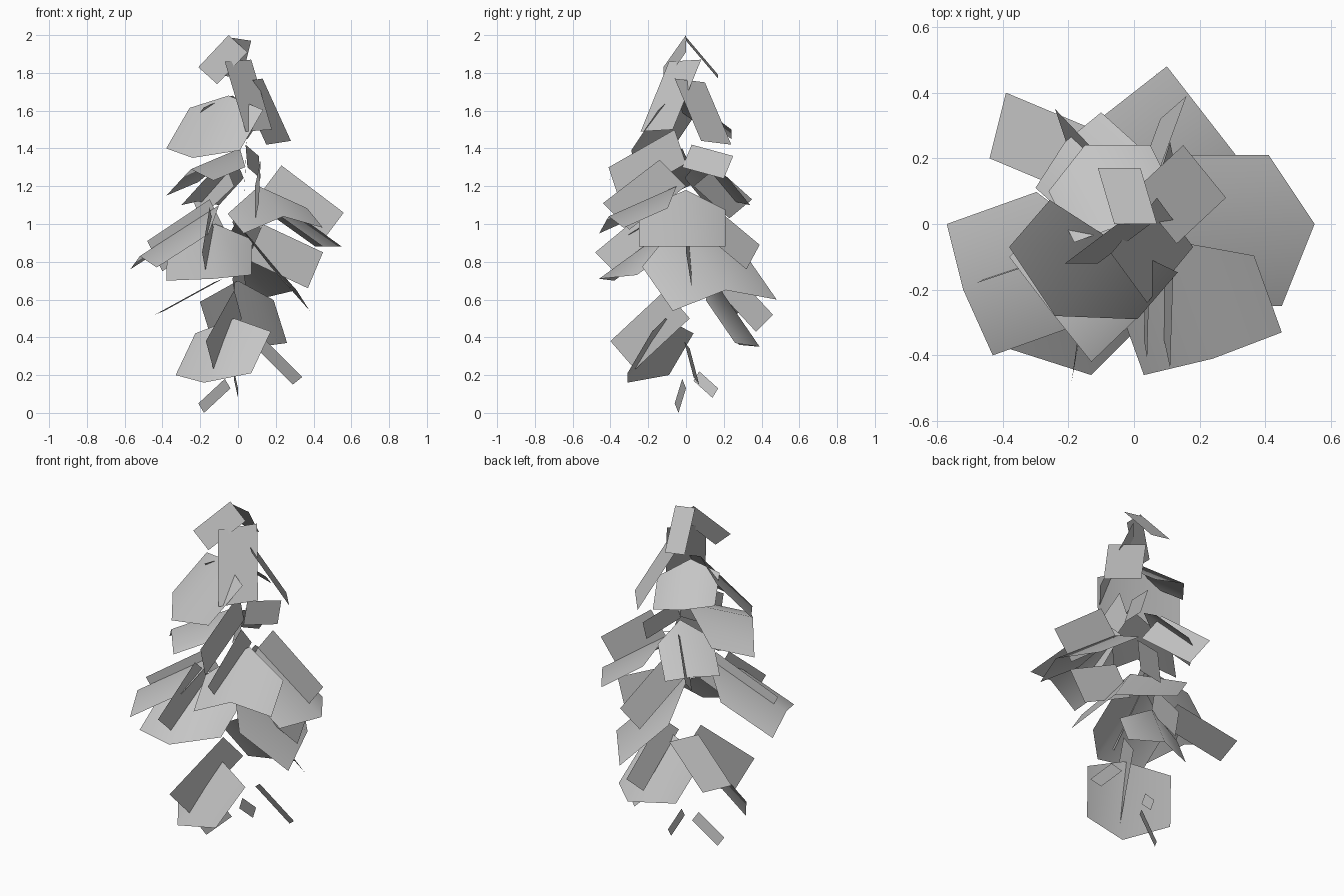
import bpy
import bmesh
from mathutils import Vector

# Remove the default object only
default_cube = bpy.data.objects.get("Cube")
if default_cube:
    bpy.data.objects.remove(default_cube, do_unlink=True)

# One plain grey for all foliage
GREY = (0.56, 0.56, 0.56, 1.0)
foliage_grey = bpy.data.materials.new("foliage_grey")
foliage_grey.use_nodes = True
foliage_grey.diffuse_color = GREY
foliage_grey.node_tree.nodes["Principled BSDF"].inputs["Base Color"].default_value = GREY

SIDE_LENGTH = 0.65  # straight side of a leaf, as a share of its midrib


def build_sheet(name, corners, faces):
    """Make one thin sheet whose faces look upward."""
    bm = bmesh.new()
    verts = [bm.verts.new(corner) for corner in corners]
    for face in faces:
        bm.faces.new([verts[index] for index in face])
    bm.normal_update()
    upward = sum(face.normal.z * face.calc_area() for face in bm.faces)
    if upward < 0:
        bmesh.ops.reverse_faces(bm, faces=bm.faces[:])
    mesh = bpy.data.meshes.new(name)
    bm.to_mesh(mesh)
    bm.free()
    mesh.materials.append(foliage_grey)
    for polygon in mesh.polygons:
        polygon.use_smooth = True
    sheet = bpy.data.objects.new(name, mesh)
    bpy.context.collection.objects.link(sheet)
    return sheet


def add_leaf(name, base, left, tip, right):
    """Six-sided leaf folded along the midrib from base to tip."""
    base, left, tip, right = (Vector(p) for p in (base, left, tip, right))
    side = (base - tip) * SIDE_LENGTH
    corners = [base, left + side, left, tip, right, right + side]
    return build_sheet(name, corners, [(0, 1, 2, 3), (0, 3, 4, 5)])


def add_blade(name, base_high, base_low, tip_low):
    """Flat four-sided blade given by three of its corners."""
    base_high, base_low, tip_low = (Vector(p) for p in (base_high, base_low, tip_low))
    tip_high = base_high + tip_low - base_low
    return build_sheet(name, [base_high, base_low, tip_low, tip_high], [(0, 1, 2, 3)])


# Crown
add_blade("crown_blade_front", (.05, 0, 1.91), (-.05, 0, 2), (-.21, -.12, 1.83))
add_blade("crown_blade_back", (-.06, 0, 1.99), (.07, 0, 1.97), (.02, .17, 1.77))
add_blade("crown_blade_lower_front", (-.07, -.09, 1.86), (.07, .08, 1.87), (.18, -.07, 1.5))
add_blade("crown_blade_lower_back", (.13, -.06, 1.77), (0, .1, 1.75), (.15, .24, 1.42))
add_leaf("crown_leaf_front", (-.05, -.06, 1.68), (-.38, -.07, 1.4),
         (-.24, -.28, 1.35), (.01, -.29, 1.39))
add_leaf("crown_leaf_back", (-.03, 0, 1.68), (.05, .24, 1.45),
         (-.15, .24, 1.5), (-.26, .1, 1.5))

# Upper tier
add_leaf("upper_leaf_front", (.01, -.02, 1.4), (-.38, -.1, 1.15),
         (-.25, -.27, 1.29), (-.13, -.42, 1.23))
add_blade("upper_blade_front", (.05, -.06, 1.5), (.04, 0, 1.32), (.03, -.35, 1.12))
add_leaf("upper_leaf_back", (-.01, .07, 1.34), (-.1, .34, 1.1),
         (-.21, .25, 1.12), (-.3, .11, 1.1))
add_blade("upper_blade_back", (-.06, .16, 1.3), (-.02, .04, 1.2), (-.2, .23, 1.03))
add_blade("upper_blade_side", (.04, .03, 1.42), (.05, -.02, 1.3), (.12, .2, 1.24))

# Middle tier
add_leaf("middle_leaf_front", (.11, -.05, 1.2), (.03, -.46, .95),
         (.24, -.41, 1.04), (.45, -.33, .98))
add_blade("middle_blade_front", (.12, -.14, 1.34), (.09, 0, 1.2), (.08, -.3, .97))
add_leaf("middle_leaf_left", (.13, 0, 1.18), (.41, .21, .88),
         (.55, 0, .88), (.45, -.25, .88))
add_blade("middle_blade_left", (.23, 0, 1.31), (.11, 0, 1.15), (.44, 0, .9))
add_leaf("middle_leaf_right", (-.1, -.05, 1.1), (-.57, 0, .76),
         (-.52, -.2, .83), (-.43, -.4, .77))
add_blade("middle_blade_right", (-.15, -.07, 1.13), (-.07, -.03, .97), (-.4, -.14, .75))

# Lower tier
add_leaf("lower_leaf_front", (-.12, -.06, 1), (-.38, -.38, .7),
         (-.13, -.46, .71), (.07, -.26, .73))
add_blade("lower_blade_front", (-.15, -.19, 1.09), (-.13, -.08, .98), (-.17, -.37, .74))
add_leaf("lower_leaf_left", (-.01, -.04, 1.01), (.1, .48, .6),
         (.31, .21, .65), (.38, -.07, .54))
add_blade("lower_blade_left", (.13, 0, 1), (.05, .03, .81), (.37, .03, .66))
add_blade("lower_blade_back", (.05, .09, 1.14), (-.03, .02, 1.01), (.08, .32, .76))

# Bottom tier
add_blade("bottom_blade_right", (-.08, .27, .71), (-.13, .07, .69), (-.44, .2, .52))
add_leaf("bottom_leaf_back", (0, .15, .7), (-.13, .28, .36),
         (.11, .39, .35), (.26, .26, .37))
add_blade("bottom_blade_back", (.02, .2, .8), (-.03, .11, .71), (.02, .37, .43))
add_leaf("bottom_leaf_front", (-.02, -.11, .5), (-.33, -.09, .2),
         (-.18, -.31, .16), (.07, -.31, .21))
add_blade("bottom_blade_front", (-.02, -.11, .65), (.02, .02, .5), (-.13, -.27, .23))

# Small shoots at the foot
add_blade("foot_shoot_left", (.15, -.01, .38), (.1, .02, .34), (.29, .07, .15))
add_blade("foot_shoot_right", (-.07, -.02, .18), (-.04, 0, .13), (-.18, -.04, 0))
add_blade("foot_shoot_back", (-.02, .07, .22), (-.02, .04, .17), (0, .14, .08))
